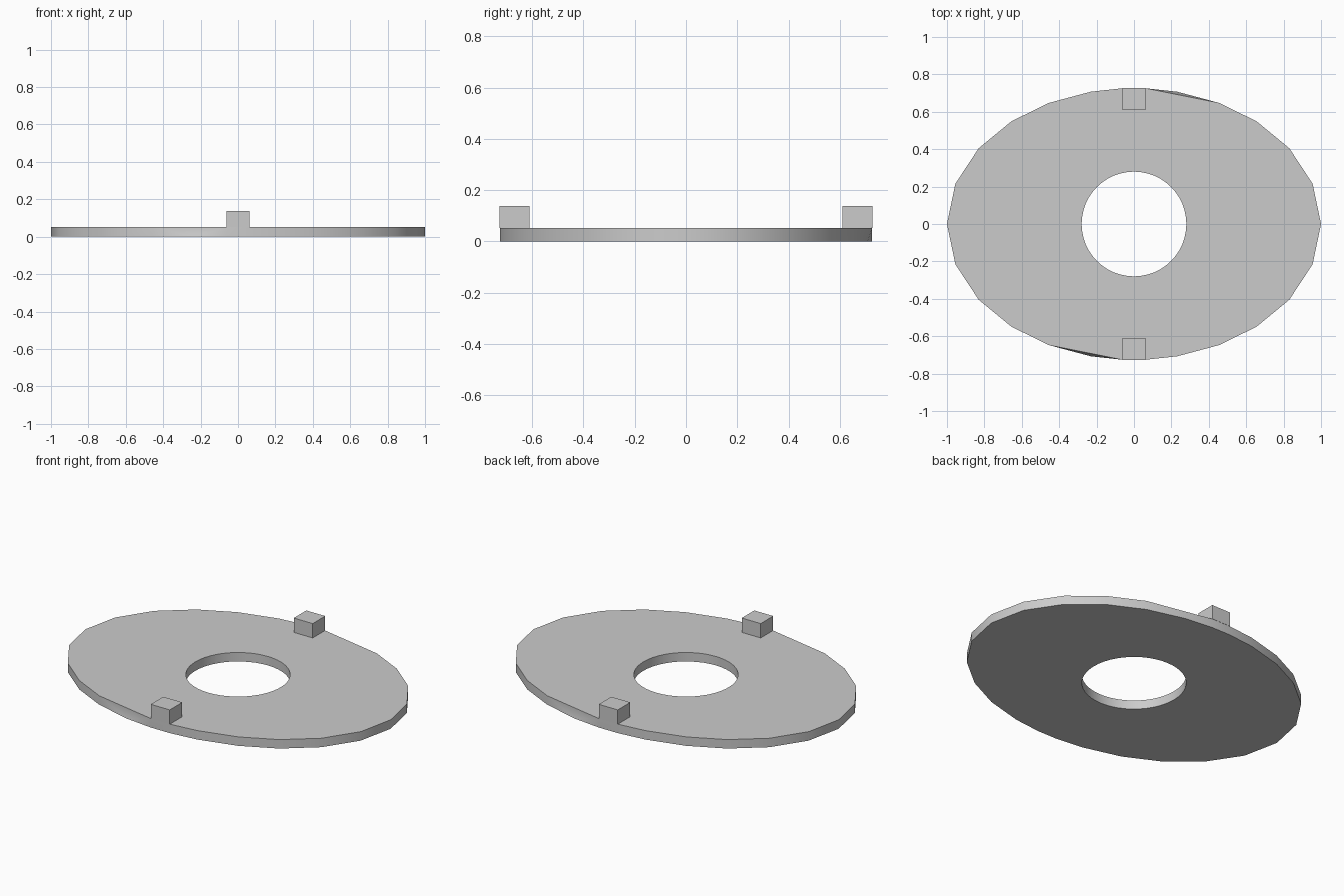
import bpy, bmesh, math
from mathutils import Vector

if "Cube" in bpy.data.objects:
    bpy.data.objects.remove(bpy.data.objects["Cube"], do_unlink=True)

THICK, DEPTH, HOLE = 0.053, 0.727, 0.28
BLOCK_X, BLOCK_Y, BLOCK_TOP = 0.062, 0.61, 0.138

grey = bpy.data.materials.new("plain grey")
grey.use_nodes = True
colour = (0.6, 0.6, 0.6, 1)
grey.diffuse_color = colour
grey.node_tree.nodes["Principled BSDF"].inputs["Base Color"].default_value = colour


def finish(bm, name):
    bmesh.ops.recalc_face_normals(bm, faces=bm.faces)
    mesh = bpy.data.meshes.new(name)
    bm.to_mesh(mesh)
    bm.free()
    mesh.materials.append(grey)
    obj = bpy.data.objects.new(name, mesh)
    bpy.context.collection.objects.link(obj)
    return obj


def add_loop(bm, points):
    verts = [bm.verts.new((x, y, 0)) for x, y in points]
    return [bm.edges.new((a, b)) for a, b in zip(verts, verts[1:] + verts[:1])]


# Oval outline: one quarter, mirrored round the other three
quarter = [(x, DEPTH * math.sqrt(1 - x * x)) for x in (1, .955, .83, .655, .455, .23, BLOCK_X)]
half = quarter + [(-x, y) for x, y in reversed(quarter)]
outline = half + [(-x, -y) for x, y in half[1:-1]]
circle = [(HOLE * math.cos(math.tau * i / 48), HOLE * math.sin(math.tau * i / 48)) for i in range(48)]

# Oval plate with a round hole
bm = bmesh.new()
edges = add_loop(bm, outline) + add_loop(bm, circle)
bmesh.ops.triangle_fill(bm, edges=edges, use_beauty=True, normal=(0, 0, 1))
extruded = bmesh.ops.extrude_face_region(bm, geom=bm.faces[:], use_keep_orig=True)
top = [g for g in extruded["geom"] if isinstance(g, bmesh.types.BMVert)]
bmesh.ops.translate(bm, verts=top, vec=(0, 0, THICK))


# Cut the upper rim beside each block, at two opposite corners
def nearest(point, z):
    target = Vector((point[0], point[1], z))
    return min(bm.verts, key=lambda v: (v.co - target).length)


for s in (1, -1):
    end, middle, far = [(s * x, s * y) for x, y in (quarter[6], quarter[5], quarter[4])]
    keep = nearest(end, THICK)
    bmesh.ops.pointmerge(bm, verts=[keep, nearest(middle, THICK)], merge_co=keep.co.copy())
    bmesh.ops.connect_verts(bm, verts=[nearest(middle, 0), nearest(far, THICK)])
plate = finish(bm, "oval_plate")

bpy.ops.object.select_all(action="DESELECT")
plate.select_set(True)
bpy.context.view_layer.objects.active = plate
bpy.ops.object.shade_smooth_by_angle(angle=math.radians(40))

# Locating blocks at the front and back rim
for name, s in (("front_block", -1), ("back_block", 1)):
    bm = bmesh.new()
    bmesh.ops.create_cube(bm, size=1)
    bmesh.ops.scale(bm, verts=bm.verts, vec=(2 * BLOCK_X, DEPTH - BLOCK_Y, BLOCK_TOP - THICK))
    bmesh.ops.translate(bm, verts=bm.verts, vec=(0, s * (DEPTH + BLOCK_Y) / 2, (BLOCK_TOP + THICK) / 2))
    finish(bm, name)
